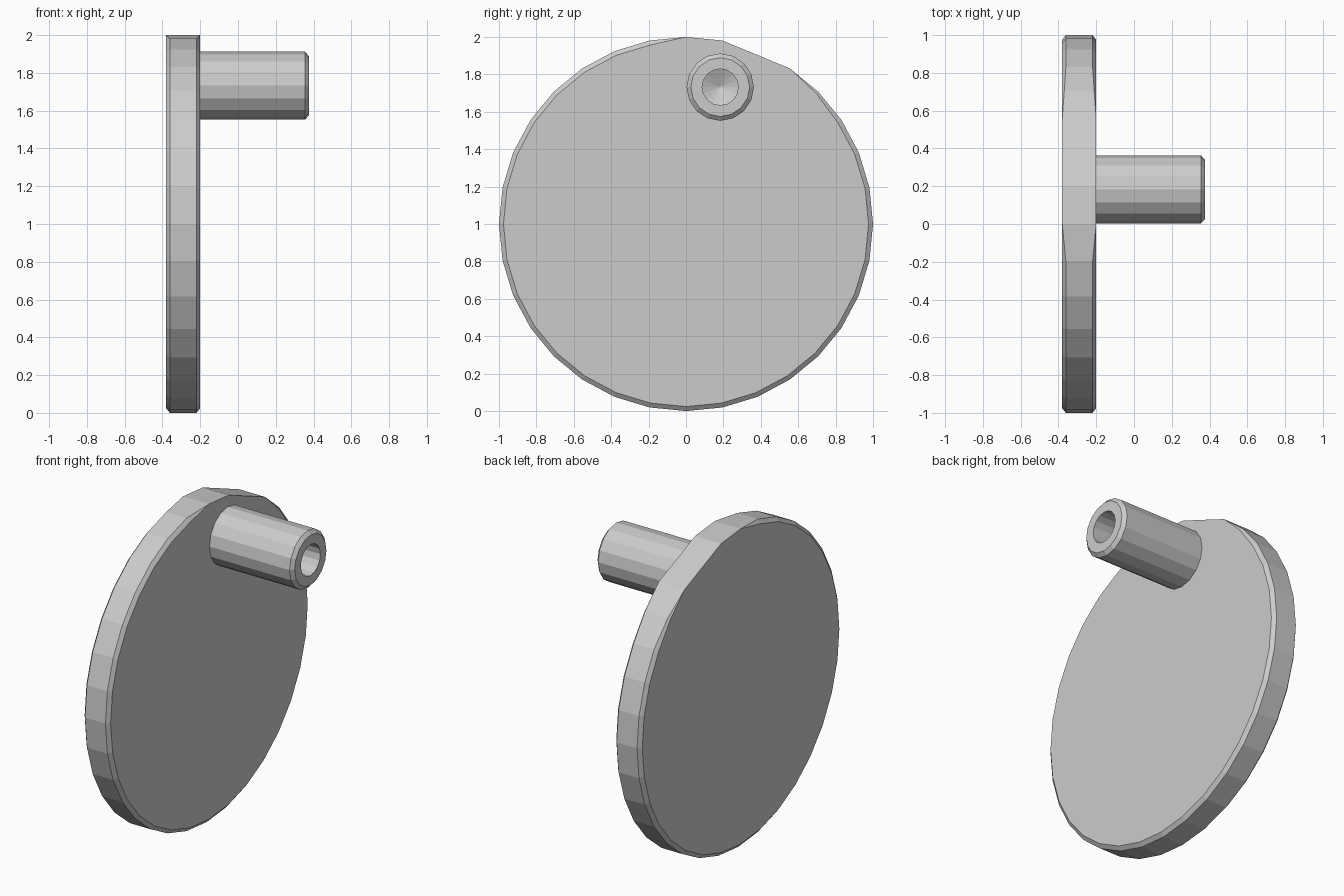
import bpy, bmesh
from math import sin, cos, radians, pi

if "Cube" in bpy.data.objects:
    bpy.data.objects.remove(bpy.data.objects["Cube"])


def lathe(name, n, cy, cz, profile):
    """Skin rings around the x axis; profile(angle) gives (x, radius) points."""
    bm = bmesh.new()
    columns = []
    for i in range(n):
        a = 2 * pi * i / n
        columns.append([bm.verts.new((x, cy + r * cos(a), cz + r * sin(a)))
                        for x, r in profile(a)])
    for i in range(n):
        p, q = columns[i], columns[(i + 1) % n]
        for k in range(len(p) - 1):
            bm.faces.new((p[k], q[k], q[k + 1], p[k + 1]))
    bm.faces.new([c[0] for c in columns])
    bm.faces.new([c[-1] for c in columns])
    bmesh.ops.remove_doubles(bm, verts=bm.verts, dist=0.0005)
    bmesh.ops.recalc_face_normals(bm, faces=bm.faces)
    mesh = bpy.data.meshes.new(name)
    bm.to_mesh(mesh)
    bm.free()
    obj = bpy.data.objects.new(name, mesh)
    bpy.context.collection.objects.link(obj)
    return obj


def bevel_size(a, start, end):
    """Edge bevel that fades out over the worn arc near the crank pin."""
    if radians(start) < a < radians(end):
        return 0.0
    if radians(start - 12) < a <= radians(start):
        return 0.014
    return 0.024


# Disc: bevelled rim, with a slightly flattened spot beside the pin
def disc_profile(a):
    r = 0.981 if abs(a - radians(67.5)) < 0.01 else 1.0
    back, front = bevel_size(a, 46, 100), bevel_size(a, 54, 100)
    return [(-0.38, r - back), (-0.38 + back * 0.8, r),
            (-0.20 - front * 0.8, r), (-0.20, r - front)]


lathe("crank_disc", 32, 0, 1, disc_profile)

# Pin: bevelled tip with a blind hole ending in a shallow cone
pin_points = [(-0.20, 0.18), (0.355, 0.18), (0.375, 0.157),
              (0.375, 0.097), (-0.05, 0.097), (-0.09, 0.005)]
lathe("crank_pin", 16, 0.183, 1.732, lambda a: pin_points)
